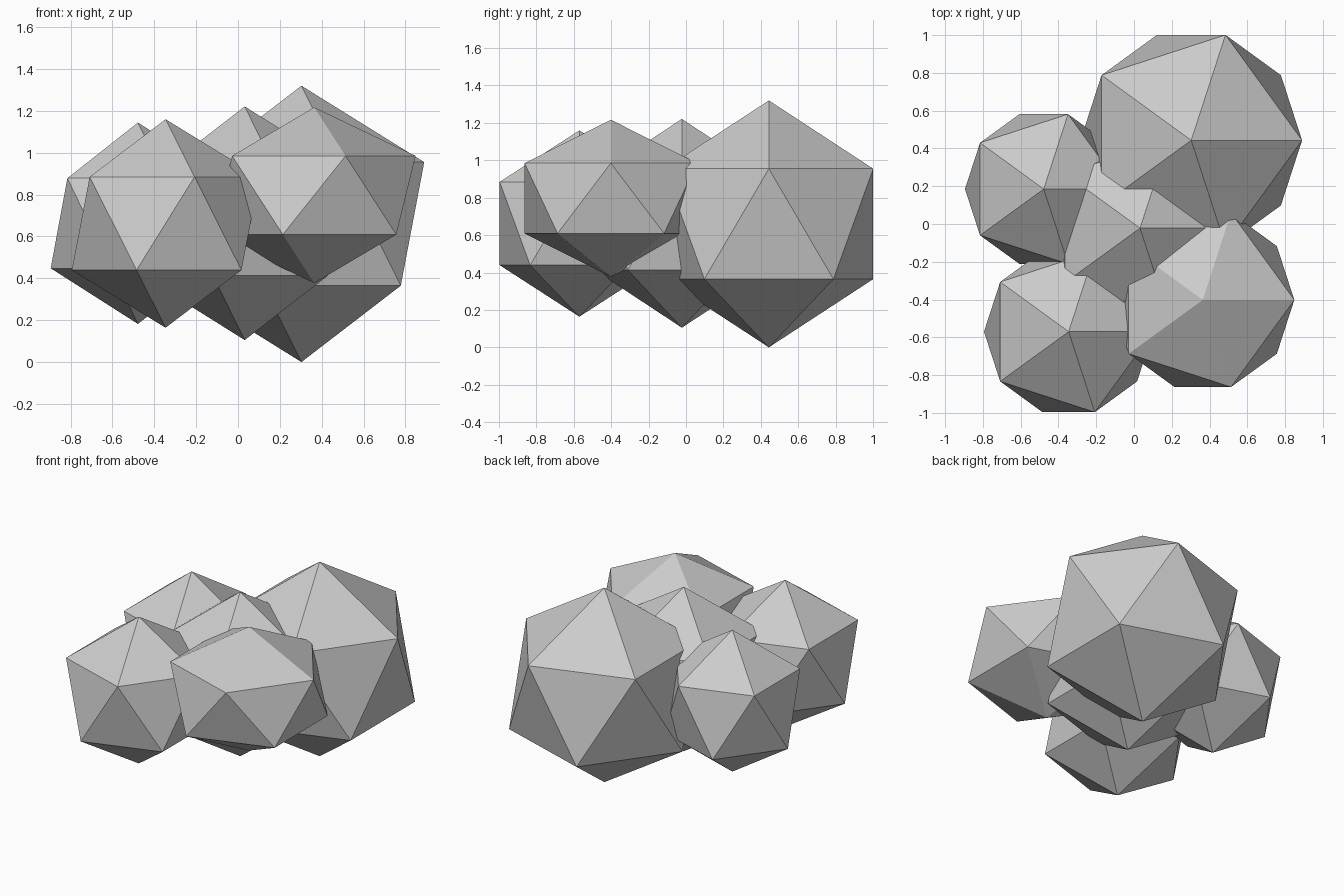
import bpy

if "Cube" in bpy.data.objects:
    bpy.data.objects.remove(bpy.data.objects["Cube"])

# Low-poly clump: five overlapping icosahedra
# name, centre, horizontal radius, vertical radius
lumps = [
    ("lump_back_right", (0.303, 0.443, 0.66), 0.656, 0.66),
    ("lump_back_left", (-0.478, 0.185, 0.663), 0.466, 0.481),
    ("lump_front_left", (-0.346, -0.57, 0.662), 0.501, 0.498),
    ("lump_middle", (0.032, -0.022, 0.663), 0.55, 0.558),
    ("lump_front_right", (0.364, -0.402, 0.797), 0.542, 0.42),
]


def add_lump(name, centre, radius, height):
    bpy.ops.mesh.primitive_ico_sphere_add(subdivisions=1, radius=1, location=centre)
    obj = bpy.context.object
    obj.name = name
    obj.scale = (radius, radius, height)
    bpy.ops.object.transform_apply(location=False, rotation=False, scale=True)
    bpy.ops.object.shade_flat()


for lump in lumps:
    add_lump(*lump)
